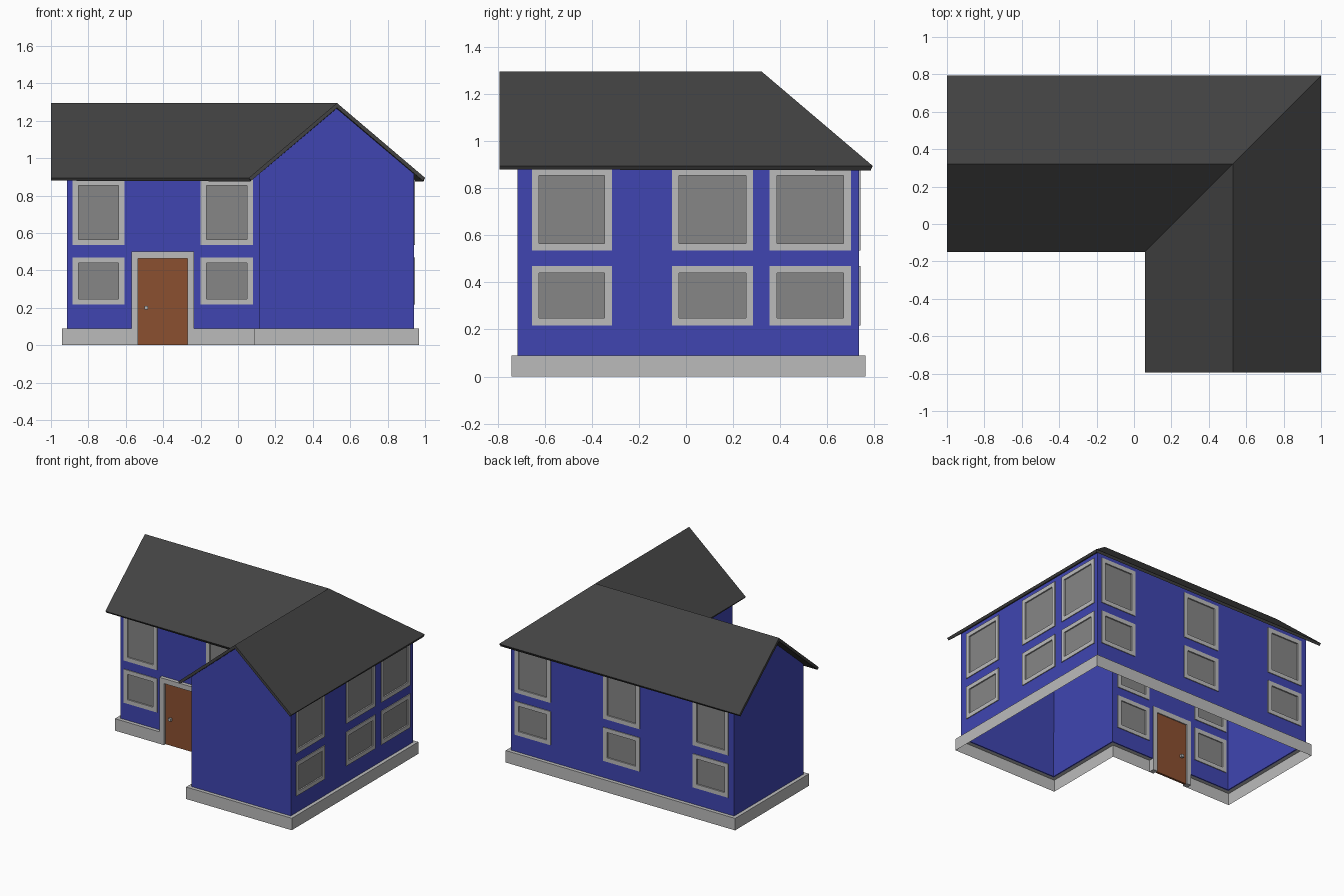
import bpy, bmesh
from math import pi
from mathutils import Matrix, Vector

if "Cube" in bpy.data.objects:
    bpy.data.objects.remove(bpy.data.objects["Cube"])


def material(name, rgb):
    m = bpy.data.materials.new(name)
    m.diffuse_color = (*rgb, 1)
    m.use_nodes = True
    m.node_tree.nodes["Principled BSDF"].inputs["Base Color"].default_value = m.diffuse_color
    return m


BLUE = material("blue_paint", (0.05, 0.06, 0.44))
SLATE = material("slate", (0.055, 0.055, 0.055))
GLASS = material("glass_grey", (0.24, 0.24, 0.24))
WOOD = material("wood", (0.26, 0.08, 0.03))
STONE = material("stone", (0.5, 0.5, 0.5))


def mesh(name, verts, faces, mat=None, matrix=None):
    me = bpy.data.meshes.new(name)
    me.from_pydata([tuple(v) for v in verts], [], faces)
    ob = bpy.data.objects.new(name, me)
    bpy.context.collection.objects.link(ob)
    if mat:
        me.materials.append(mat)
    if matrix:
        ob.matrix_world = matrix
    return ob


def box(name, lo, hi, mat=None, matrix=None):
    ob = mesh(name, [], [], mat, matrix)
    bm = bmesh.new()
    bmesh.ops.create_cube(bm, size=1)
    lo, hi = Vector(lo), Vector(hi)
    for v in bm.verts:
        v.co = (lo + hi) / 2 + v.co * (hi - lo)
    bm.to_mesh(ob.data)
    bm.free()
    return ob


def frame(name, outer, inner, front, back, closed, matrix=None):
    """Rectangular-section frame swept along matching outer and inner outlines."""
    n, verts, faces = len(outer), [], []
    for (a, b), (c, d) in zip(outer, inner):
        verts += [(a, front, b), (c, front, d), (c, back, d), (a, back, b)]
    for i in range(n if closed else n - 1):
        j = (i + 1) % n
        faces += [(4*i + k, 4*i + (k+1) % 4, 4*j + (k+1) % 4, 4*j + k) for k in range(4)]
    if not closed:
        faces += [(0, 1, 2, 3), tuple(4*(n-1) + k for k in (3, 2, 1, 0))]
    ob = mesh(name, verts, faces, STONE, matrix)
    bm = bmesh.new()
    bm.from_mesh(ob.data)
    bmesh.ops.recalc_face_normals(bm, faces=bm.faces)
    bm.to_mesh(ob.data)
    bm.free()


def solidify(ob, t):
    m = ob.modifiers.new("thickness", 'SOLIDIFY')
    m.thickness, m.offset, m.use_even_offset = t, -1, True


# Walls: L-shaped shell with a gable on the front wing and on the left end
X0, XI, X1 = -0.915, 0.115, 0.94
Y0, YI, Y1 = -0.715, -0.09, 0.735
plan = [(X0, YI), (XI, YI), (XI, Y0), (X1, Y0), (X1, Y1), (X0, Y1)]
BASE, TOP, PEAK = 0.09, 0.917, 1.266
verts = [(x, y, z) for z in (BASE, TOP) for x, y in plan]
verts += [((XI + X1) / 2, Y0, PEAK), (X0, (YI + Y1) / 2, PEAK)]
apex = {2: 12, 5: 13}
faces = []
for i in range(6):
    j = (i + 1) % 6
    faces.append([i, j, j + 6] + ([apex[i]] if i in apex else []) + [i + 6])
walls = mesh("walls", verts, faces, BLUE)
solidify(walls, 0.01)

# Foundation: skirt and ledge, left open at the doorway
D0, D1 = -0.57, -0.235
o = 0.027
outer = [(D1, YI-o), (XI-o, YI-o), (XI-o, Y0-o), (X1+o, Y0-o),
         (X1+o, Y1+o), (X0-o, Y1+o), (X0-o, YI-o), (D0, YI-o)]
inner = [(D1, YI)] + plan[1:] + [plan[0], (D0, YI)]
verts = [(x, y, 0) for x, y in outer] + [(x, y, BASE) for x, y in outer + inner]
faces = [(r + i, r + i + 1, r + i + 9, r + i + 8) for r in (0, 8) for i in range(7)]
mesh("foundation", verts, faces, STONE)

# Roof: two crossing ridges meeting over the corner
E, R, H = 0.895, 1.295, 0.471
xe, ye = 1 - 2*H, 0.793 - 2*H
verts = [(-1, 0.793, E), (1, 0.793, E), (1, -0.793, E), (xe, -0.793, E),
         (xe, ye, E), (-1, ye, E),
         (-1, 0.793 - H, R), (1 - H, 0.793 - H, R), (1 - H, -0.793, R)]
roof = mesh("roof", verts, [(0, 6, 7, 1), (1, 7, 8, 2), (8, 7, 4, 3), (5, 4, 7, 6)], SLATE)
solidify(roof, 0.02)

# Windows on three walls: wall offset, turn about z, horizontal extents
openings = []


def cutter(lo, hi, matrix):
    c = box("opening_cutter", lo, hi, None, matrix)
    c.hide_render = True
    c.display_type = 'WIRE'
    m = walls.modifiers.new("opening", 'BOOLEAN')
    m.object, m.operation, m.solver = c, 'DIFFERENCE', 'EXACT'


sides = [
    ("front", -YI, 0, [(-0.885, -0.607), (-0.2, 0.08)]),
    ("right", X1, pi / 2, [(-0.655, -0.315), (-0.06, 0.285), (0.355, 0.70)]),
    ("back", Y1, pi, [(-0.907, -0.61), (-0.17, 0.13), (0.575, 0.87)]),
]
B = 0.031
for side, dist, turn, spans in sides:
    M = Matrix.Rotation(turn, 4, 'Z') @ Matrix.Translation((0, -dist, 0))
    for u0, u1 in spans:
        for floor, z0, z1 in (("lower", 0.217, 0.47), ("upper", 0.535, 0.886)):
            rect = [(u0, z0), (u1, z0), (u1, z1), (u0, z1)]
            hole = [(u0+B, z0+B), (u1-B, z0+B), (u1-B, z1-B), (u0+B, z1-B)]
            frame(f"{side}_{floor}_window_frame", rect, hole, -0.006, 0.016, True, M)
            box(f"{side}_{floor}_window_glass", (u0+B, 0.004, z0+B),
                (u1-B, 0.008, z1-B), GLASS, M)
            cutter((u0+B/2, -0.03, z0+B/2), (u1-B/2, 0.03, z1-B/2), M)

# Door with surround and handles on both sides
M = Matrix.Translation((0, YI, 0))
J = 0.036
frame("door_frame", [(D0, 0), (D0, 0.5), (D1, 0.5), (D1, 0)],
      [(D0+J, 0), (D0+J, 0.463), (D1-J, 0.463), (D1-J, 0)], -o, 0.016, False, M)
box("door", (D0+J, -0.008, 0), (D1-J, 0.008, 0.463), WOOD, M)
cutter((D0+J/2, -0.04, -0.05), (D1-J/2, 0.04, 0.48), M)
for name, y in (("outer", -0.016), ("inner", 0.016)):
    box(name + "_door_handle", (-0.5, y - 0.009, 0.19), (-0.48, y + 0.009, 0.21), STONE, M)
